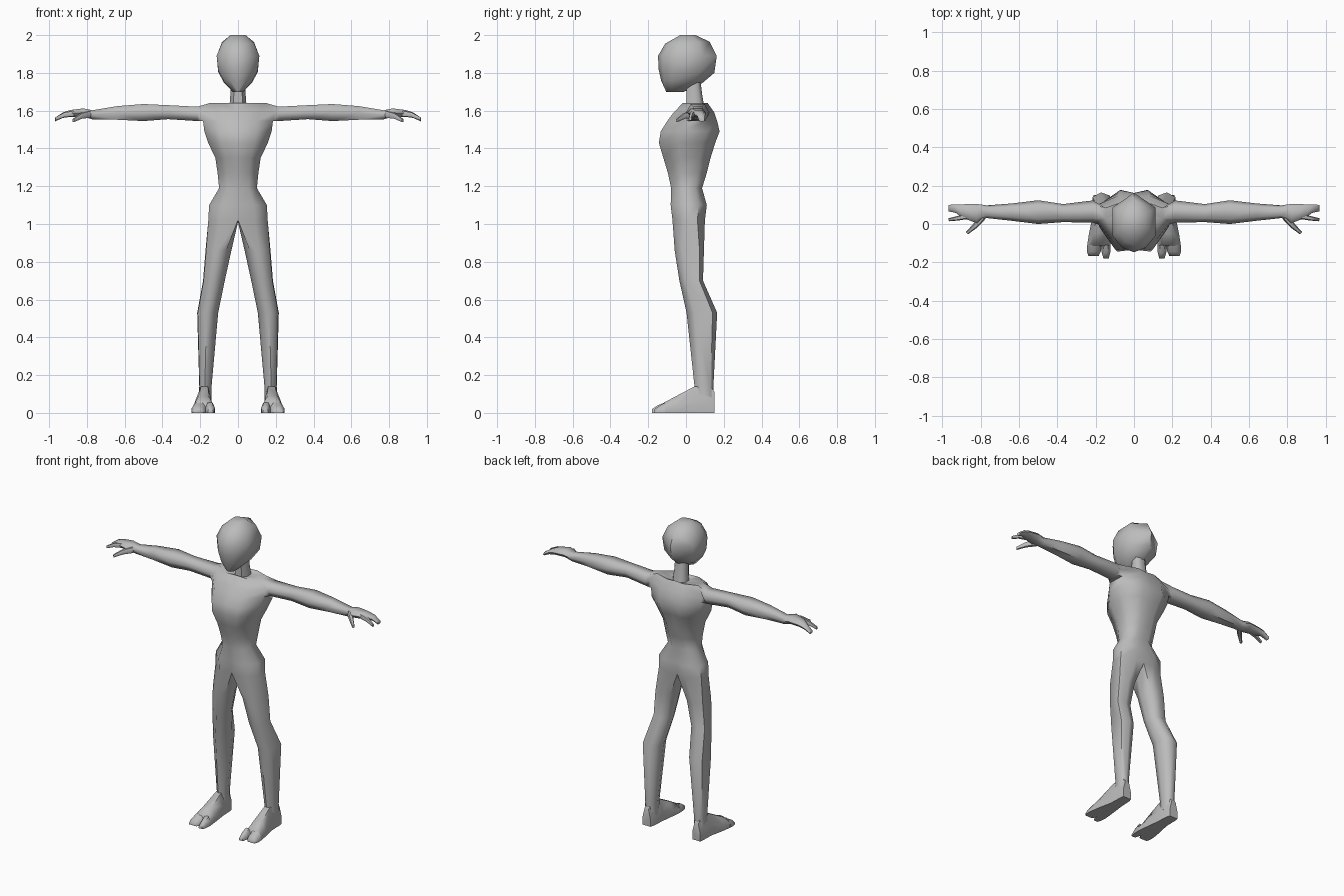
import bpy, bmesh, math
from mathutils import Matrix

if "Cube" in bpy.data.objects:
    bpy.data.objects.remove(bpy.data.objects["Cube"])

grey = bpy.data.materials.new("neutral_grey")
grey.diffuse_color = (0.5, 0.5, 0.5, 1)
grey.use_nodes = True
grey.node_tree.nodes["Principled BSDF"].inputs["Base Color"].default_value = grey.diffuse_color


def ring(bm, pts):
    return [bm.verts.new(p) for p in pts]


def bridge(bm, a, b, closed=True, skip=()):
    n = len(a)
    for i in range(n if closed else n - 1):
        if i not in skip:
            j = (i + 1) % n
            bm.faces.new((a[i], a[j], b[j], b[i]))


def loft(bm, rings):
    """Closed tube through point rings, capped at both ends."""
    vs = [ring(bm, r) for r in rings]
    for a, b in zip(vs, vs[1:]):
        bridge(bm, a, b)
    bm.faces.new(vs[0])
    bm.faces.new(vs[-1])


def finish(name, bm):
    """Mirror the right half to the left, smooth it and make the object."""
    bmesh.ops.mirror(bm, geom=bm.verts[:] + bm.edges[:] + bm.faces[:],
                     matrix=Matrix(), merge_dist=0.0001, axis='X')
    bmesh.ops.remove_doubles(bm, verts=bm.verts[:], dist=0.0001)
    bmesh.ops.recalc_face_normals(bm, faces=bm.faces[:])
    me = bpy.data.meshes.new(name)
    bm.to_mesh(me)
    bm.free()
    me.materials.append(grey)
    me.polygons.foreach_set("use_smooth", [True] * len(me.polygons))
    me.set_sharp_from_angle(angle=math.radians(62))
    ob = bpy.data.objects.new(name, me)
    bpy.context.collection.objects.link(ob)
    return ob


# Body: half torso rings, (z, half width, front y, back y)
TORSO = [(1.02, .157, -.075, .10), (1.10, .153, -.085, .11),
         (1.19, .10, -.082, .085), (1.27, .108, -.10, .11),
         (1.35, .12, -.125, .13), (1.43, .158, -.15, .155),
         (1.49, .178, -.14, .178), (1.545, .185, -.105, .165),
         (1.59, .195, -.07, .15), (1.64, .15, -.02, .115),
         (1.628, .045, 0, .095), (1.69, .04, 0, .085), (1.77, .038, 0, .075)]
SHOULDER = 7  # first of the three rings around the arm opening


def torso_pts(z, hx, yf, yb):
    m, r = (yf + yb) / 2, (yb - yf) / 2
    return [(0, yf + .1 * r, z), (.55 * hx, yf + .04 * r, z),
            (hx, m - .25 * r, z), (.98 * hx, m + .55 * r, z),
            (.4 * hx, yb, z), (0, yb - .1 * r, z)]


bm = bmesh.new()
t = [ring(bm, torso_pts(*s)) for s in TORSO]
for i, (a, b) in enumerate(zip(t, t[1:])):
    bridge(bm, a, b, False, (2,) if i in (SHOULDER, SHOULDER + 1) else ())

# Arm and palm, grown from the shoulder opening: (x, y, half y, z, half z)
ARM = [(.215, .065, .058, 1.583, .038), (.37, .057, .047, 1.592, .037),
       (.50, .062, .062, 1.59, .045), (.64, .062, .045, 1.588, .036),
       (.77, .064, .033, 1.578, .024), (.82, .055, .05, 1.59, .022),
       (.89, .066, .037, 1.585, .018), (.93, .080, .022, 1.575, .014),
       (.968, .083, .017, 1.553, .010)]
HEX = [(-.6, -1), (-1, 0), (-.6, 1), (.6, 1), (1, 0), (.6, -1)]
s = t[SHOULDER:SHOULDER + 3]
prev = [s[0][2], s[1][2], s[2][2], s[2][3], s[1][3], s[0][3]]
for x, y, hy, z, hz in ARM:
    cur = ring(bm, [(x, y + u * hy, z + v * hz) for u, v in HEX])
    bridge(bm, prev, cur)
    prev = cur
bm.faces.new(prev)

# Leg, grown from the pelvis ring closed by a crotch point: (z, x0, x1, y0, y1)
LEG = [(.86, .035, .172, -.06, .095), (.70, .07, .185, -.035, .09),
       (.53, .105, .216, .003, .165), (.14, .14, .205, .045, .145),
       (.06, .14, .21, .045, .15)]
LEG_SHAPE = [(-.6, -.75), (.1, -1), (.95, -.5), (1, .7), (.2, 1), (-.6, .8), (-1, 0)]
prev = t[0] + [bm.verts.new((0, .02, 1.01))]
for z, x0, x1, y0, y1 in LEG:
    cur = ring(bm, [((x0 + x1) / 2 + u * (x1 - x0) / 2,
                     (y0 + y1) / 2 + v * (y1 - y0) / 2, z) for u, v in LEG_SHAPE])
    bridge(bm, prev, cur)
    prev = cur
bm.faces.new(prev)
finish("body", bm)

# Head: tilted half rings, (front z, back z, half width, front y, back y)
HEAD = [(1.70, 1.70, .028, -.105, -.01), (1.76, 1.745, .075, -.132, .085),
        (1.82, 1.80, .105, -.145, .15), (1.89, 1.89, .113, -.148, .163),
        (1.955, 1.965, .085, -.11, .125), (2.0, 2.0, .04, -.03, .05)]
bm = bmesh.new()
h = []
for zf, zb, hx, yf, yb in HEAD:
    h.append(ring(bm, [(k * hx, yf + f * (yb - yf), zf + f * (zb - zf))
                       for k, f in ((0, 0), (.55, .08), (1, .28), (1, .75), (0, 1))]))
for a, b in zip(h, h[1:]):
    bridge(bm, a, b, False)
bm.faces.new(h[0])
bm.faces.new(h[-1])
finish("head", bm)


# Feet: sections along y, (y, inner x, outer x, top z)
def foot_part(bm, sections):
    loft(bm, [[(x0, y, 0), (x0, y, .45 * z), (x0 + .25 * (x1 - x0), y, z),
               (x1 - .25 * (x1 - x0), y, z), (x1, y, .45 * z), (x1, y, 0)]
              for y, x0, x1, z in sections])


bm = bmesh.new()
foot_part(bm, [(.152, .152, .21, .11), (.13, .145, .213, .14), (.045, .14, .215, .14),
               (-.05, .128, .235, .09), (-.115, .122, .245, .055)])
foot_part(bm, [(-.11, .122, .175, .056), (-.15, .124, .168, .04), (-.18, .132, .16, .02)])
foot_part(bm, [(-.11, .165, .245, .054), (-.145, .174, .245, .036), (-.168, .185, .238, .018)])
finish("feet", bm)

# Thumb and index finger: tapered tubes, (x, y, z, radius)
FINGERS = [[(.79, .035, 1.58, .018), (.83, -.01, 1.572, .014), (.872, -.048, 1.548, .008)],
           [(.87, .04, 1.585, .014), (.92, .03, 1.578, .012), (.968, .022, 1.556, .008)]]
bm = bmesh.new()
for path in FINGERS:
    dx, dy = path[-1][0] - path[0][0], path[-1][1] - path[0][1]
    d = math.hypot(dx, dy)
    loft(bm, [[(x - dy / d * r * u, y + dx / d * r * u, z + r * v) for u, v in HEX]
              for x, y, z, r in path])
finish("fingers", bm)
